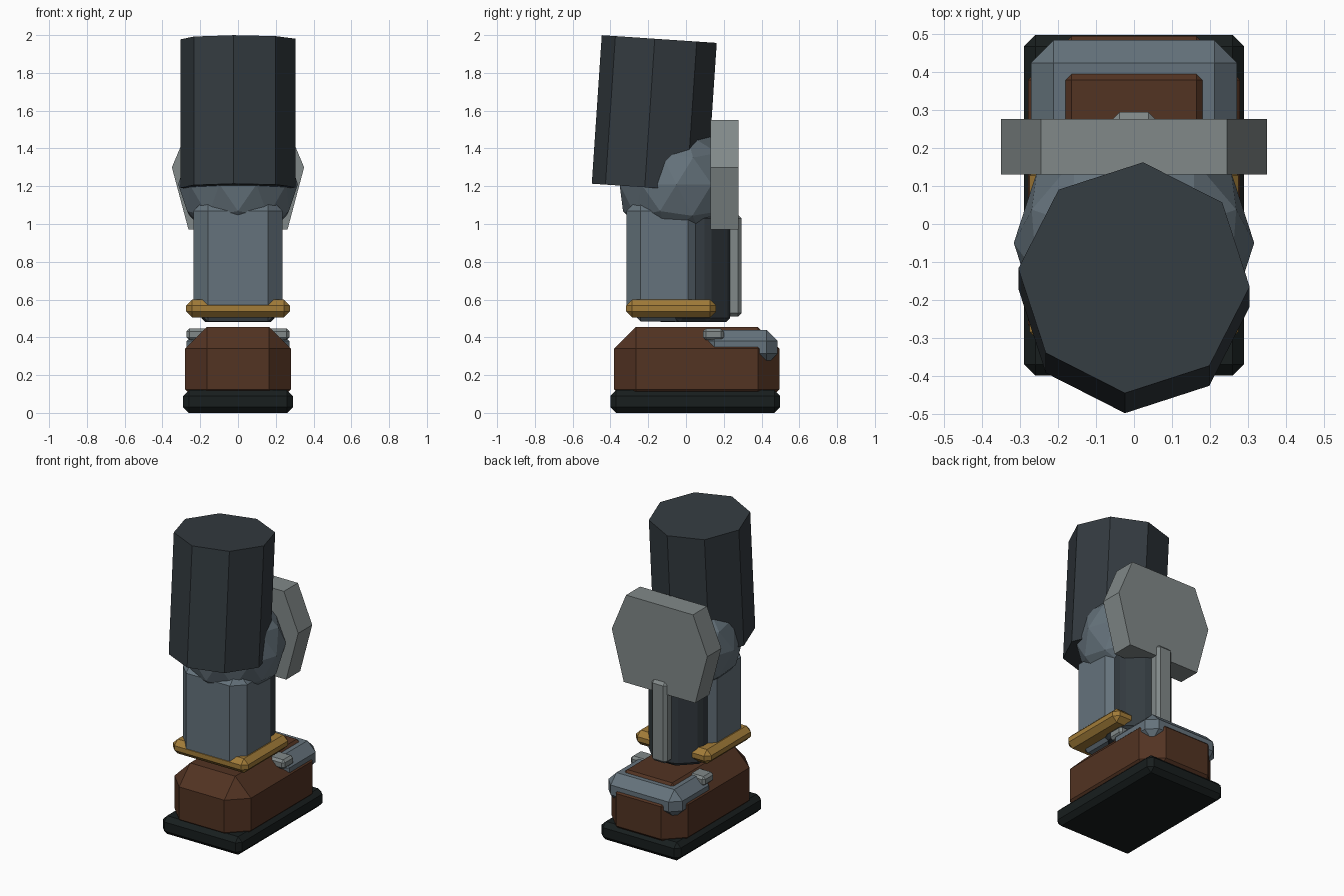
import bpy, bmesh, math
from mathutils import Matrix

if "Cube" in bpy.data.objects:
    bpy.data.objects.remove(bpy.data.objects["Cube"])


def material(name, rgb):
    m = bpy.data.materials.new(name)
    m.diffuse_color = (*rgb, 1)
    m.use_nodes = True
    m.node_tree.nodes["Principled BSDF"].inputs["Base Color"].default_value = m.diffuse_color
    return m


DARK = material("dark_steel", (0.034, 0.044, 0.052))
BLUE = material("blue_steel", (0.13, 0.17, 0.20))
PALE = material("pale_steel", (0.22, 0.25, 0.25))
GOLD = material("brass", (0.36, 0.20, 0.04))
BROWN = material("brown_leather", (0.085, 0.033, 0.016))
BLACK = material("black_rubber", (0.009, 0.013, 0.013))


def finish(name, bm, mat, bevel=0):
    if bevel:
        bmesh.ops.bevel(bm, geom=bm.edges[:], offset=bevel, segments=1,
                        affect='EDGES', profile=0.5)
    bmesh.ops.recalc_face_normals(bm, faces=bm.faces)
    me = bpy.data.meshes.new(name)
    bm.to_mesh(me)
    bm.free()
    me.materials.append(mat)
    ob = bpy.data.objects.new(name, me)
    bpy.context.collection.objects.link(ob)
    return ob


def box(name, half_x, y, z, bevel, mat):
    """Chamfered box centred on x = 0 from y and z ranges."""
    bm = bmesh.new()
    size = Matrix.Diagonal((2 * half_x, y[1] - y[0], z[1] - z[0], 1))
    place = Matrix.Translation((0, sum(y) / 2, sum(z) / 2))
    bmesh.ops.create_cube(bm, size=1, matrix=place @ size)
    return finish(name, bm, mat, bevel)


def octagon(name, radius, length, matrix, mat, bevel=0):
    bm = bmesh.new()
    bmesh.ops.create_cone(bm, cap_ends=True, segments=8, radius1=radius,
                          radius2=radius, depth=length, matrix=matrix)
    return finish(name, bm, mat, bevel)


# Foot: sole, boot, toe cap and the strap across it
box("sole", 0.29, (-0.40, 0.498), (0, 0.12), 0.03, BLACK)
box("boot", 0.28, (-0.38, 0.495), (0.01, 0.455), 0.115, BROWN)
box("toe_cap", 0.272, (0.09, 0.485), (0.255, 0.44), 0.06, BLUE)
box("instep_strap", 0.272, (0.09, 0.20), (0.385, 0.447), 0.015, PALE)

# Lower leg: shin, ankle band, calf and rear spine
box("shin", 0.235, (-0.315, 0.085), (0.485, 1.145), 0.075, BLUE)
box("ankle_band", 0.275, (-0.317, 0.16), (0.505, 0.60), 0.032, GOLD)
octagon("calf", 0.21, 0.57,
        Matrix.Translation((0, 0.04, 0.765)) @ Matrix.Rotation(math.pi / 8, 4, 'Z'),
        DARK, 0.022)
box("calf_spine", 0.058, (0.18, 0.295), (0.51, 1.05), 0.02, PALE)

# Knee ball
bm = bmesh.new()
bmesh.ops.create_icosphere(bm, subdivisions=2, radius=0.317,
                           matrix=Matrix.Translation((0, -0.05, 1.21))
                           @ Matrix.Rotation(math.pi / 2, 4, 'Z'))
finish("knee_ball", bm, BLUE)

# Six-sided knee plate
bm = bmesh.new()
outline = [(-0.245, 1.55), (0.245, 1.55), (0.35, 1.30),
           (0.262, 0.97), (-0.262, 0.97), (-0.35, 1.30)]
face = bm.faces.new([bm.verts.new((x, 0.13, z)) for x, z in outline])
ext = bmesh.ops.extrude_face_region(bm, geom=[face], use_keep_orig=True)
bmesh.ops.translate(bm, vec=(0, 0.147, 0),
                    verts=[v for v in ext["geom"] if isinstance(v, bmesh.types.BMVert)])
finish("knee_plate", bm, PALE)

# Thigh, leaning slightly
octagon("thigh", 0.306, 0.788,
        Matrix.Translation((0, -0.168, 1.586)) @ Matrix.Rotation(math.radians(-3.84), 4, 'X')
        @ Matrix.Rotation(math.radians(-4.5), 4, 'Z'), DARK)
